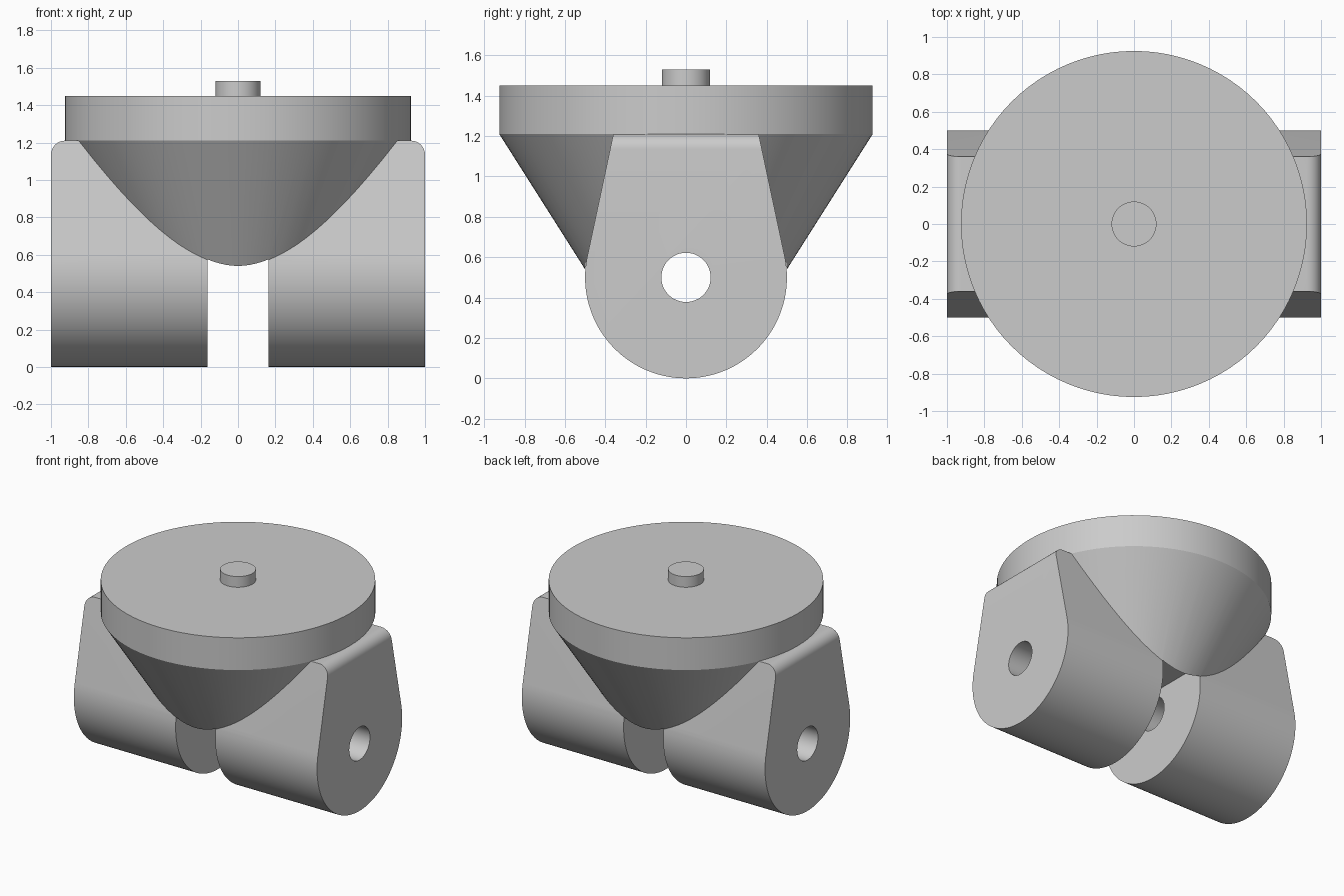
import bpy, bmesh, math

if "Cube" in bpy.data.objects:
    bpy.data.objects.remove(bpy.data.objects["Cube"], do_unlink=True)

grey = bpy.data.materials.new("plain grey")
grey.use_nodes = True
colour = (0.6, 0.6, 0.6, 1)
grey.diffuse_color = colour
grey.node_tree.nodes["Principled BSDF"].inputs["Base Color"].default_value = colour

AXLE_Z, ARM_R, DISC_R, NECK_Z, ROOF_Z = 0.5, 0.5, 0.925, 1.21, 0.66


def add_object(name, bm):
    bmesh.ops.recalc_face_normals(bm, faces=bm.faces)
    mesh = bpy.data.meshes.new(name)
    bm.to_mesh(mesh)
    bm.free()
    mesh.materials.append(grey)
    obj = bpy.data.objects.new(name, mesh)
    bpy.context.collection.objects.link(obj)
    return obj


def activate(obj):
    bpy.ops.object.select_all(action="DESELECT")
    obj.select_set(True)
    bpy.context.view_layer.objects.active = obj


def round_part(name, r1, r2, z1, z2, segments=96):
    bm = bmesh.new()
    bmesh.ops.create_cone(bm, cap_ends=True, segments=segments,
                          radius1=r1, radius2=r2, depth=z2 - z1)
    bmesh.ops.translate(bm, verts=bm.verts, vec=(0, 0, (z1 + z2) / 2))
    return add_object(name, bm)


def fork_profile(top_z, grow=0.0):
    """Round bottom with straight flanks tangent to it, as (y, z) points."""
    py, pz = 0.36, NECK_Z - AXLE_Z
    tangent = math.atan2(pz, py) - math.acos(ARM_R / math.hypot(py, pz))
    r = ARM_R + grow
    start, sweep, n = math.pi - tangent, math.pi + 2 * tangent, 64
    pts = [(r * math.cos(start + sweep * i / n),
            AXLE_Z + r * math.sin(start + sweep * i / n)) for i in range(n + 1)]
    half = (r - (top_z - AXLE_Z) * math.sin(tangent)) / math.cos(tangent)
    return pts + [(half, top_z), (-half, top_z)]


def extrude_profile(name, profile, half_width, rounding=0.0):
    bm = bmesh.new()
    face = bm.faces.new([bm.verts.new((-half_width, y, z)) for y, z in profile])
    new = bmesh.ops.extrude_face_region(bm, geom=[face])["geom"]
    verts = [g for g in new if isinstance(g, bmesh.types.BMVert)]
    bmesh.ops.translate(bm, verts=verts, vec=(2 * half_width, 0, 0))
    if rounding:
        top = max(z for _, z in profile)
        edges = [e for e in bm.edges
                 if all(v.co.z > top - 1e-4 for v in e.verts)
                 and abs(e.verts[0].co.x - e.verts[1].co.x) < 1e-4]
        bmesh.ops.bevel(bm, geom=edges, offset=rounding, segments=8,
                        profile=0.5, affect="EDGES")
    return add_object(name, bm)


def boolean(target, tool, operation):
    mod = target.modifiers.new("boolean", "BOOLEAN")
    mod.operation, mod.object, mod.solver = operation, tool, "EXACT"
    activate(target)
    bpy.ops.object.modifier_apply(modifier=mod.name)
    bpy.data.objects.remove(tool, do_unlink=True)


# Fork arms merged with the flared cone
fork = extrude_profile("fork_body", fork_profile(NECK_Z), 1.0, 0.075)
cone_slope = (DISC_R - ARM_R) / (NECK_Z - 0.54)
cone = round_part("cone", DISC_R - cone_slope * (NECK_Z - AXLE_Z), DISC_R, AXLE_Z, NECK_Z)
boolean(fork, cone, "UNION")

# Wheel slot between the arms
slot = extrude_profile("slot_cutter", fork_profile(ROOF_Z, 0.002), 0.163)
boolean(fork, slot, "DIFFERENCE")

# Axle hole through both arms
hole = round_part("hole_cutter", 0.122, 0.122, -1.2, 1.2, 48)
hole.rotation_euler.y = math.pi / 2
hole.location.z = AXLE_Z
boolean(fork, hole, "DIFFERENCE")

# Mounting disc and its centre pin
disc = round_part("mounting_disc", DISC_R, DISC_R, NECK_Z, 1.45)
pin = round_part("centre_pin", 0.12, 0.12, 1.45, 1.53, 48)

for obj in (fork, disc, pin):
    activate(obj)
    bpy.ops.object.shade_smooth_by_angle(angle=math.radians(25))
